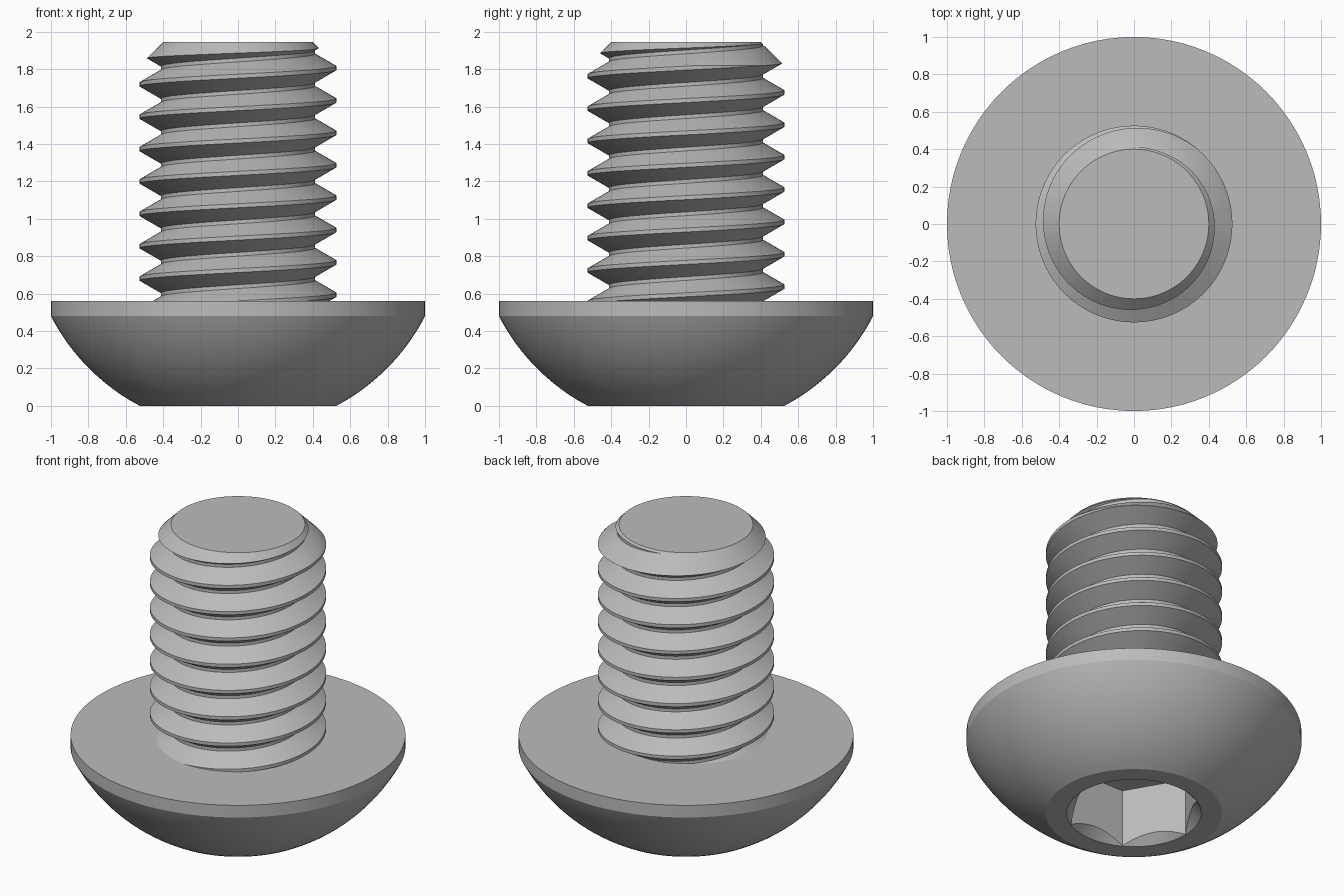
import bpy, bmesh, math

default = bpy.data.objects.get("Cube")
if default:
    bpy.data.objects.remove(default, do_unlink=True)

SIDES = 96
HEAD_TOP, TIP = 0.56, 1.945
PITCH, CREST_R, ROOT_R = 0.1731, 0.526, 0.412
CREST_Z = 1.806                       # crest height on the +x side
CREST_HALF = PITCH / 16               # half width of the crest flat
ROOT_START = CREST_HALF + (CREST_R - ROOT_R) * math.tan(math.radians(30))

steel = bpy.data.materials.new("grey_steel")
steel.use_nodes = True
GREY = (0.5, 0.5, 0.5, 1)
steel.diffuse_color = GREY
steel.node_tree.nodes["Principled BSDF"].inputs["Base Color"].default_value = GREY


def make_object(name, bm):
    bmesh.ops.recalc_face_normals(bm, faces=bm.faces[:])
    mesh = bpy.data.meshes.new(name)
    bm.to_mesh(mesh)
    bm.free()
    obj = bpy.data.objects.new(name, mesh)
    bpy.context.collection.objects.link(obj)
    mesh.materials.append(steel)
    return obj


def lathe(name, profile, sides=SIDES):
    """Closed solid of revolution from (radius, z) points, capped at both ends."""
    bm = bmesh.new()
    rings = []
    for r, z in profile:
        angles = [math.tau * i / sides for i in range(sides)]
        rings.append([bm.verts.new((r * math.cos(a), r * math.sin(a), z)) for a in angles])
    for low, high in zip(rings, rings[1:]):
        for i in range(sides):
            k = (i + 1) % sides
            bm.faces.new((low[i], low[k], high[k], high[i]))
    bm.faces.new(rings[0])
    bm.faces.new(rings[-1])
    return make_object(name, bm)


def cut(target, tool, operation):
    mod = target.modifiers.new("cut", 'BOOLEAN')
    mod.operation, mod.solver, mod.object = operation, 'EXACT', tool
    bpy.context.view_layer.objects.active = target
    bpy.ops.object.modifier_apply(modifier=mod.name)
    bpy.data.objects.remove(tool, do_unlink=True)


def smooth(obj):
    bpy.ops.object.select_all(action='DESELECT')
    obj.select_set(True)
    bpy.context.view_layer.objects.active = obj
    bpy.ops.object.shade_smooth_by_angle(angle=math.radians(25))


def thread_radius(z, turn):
    """Thread section: crest flat, straight flank, narrow root flat."""
    d = (z - CREST_Z - PITCH * turn) / PITCH
    d = abs(d - round(d)) * PITCH
    t = min(max((d - CREST_HALF) / (ROOT_START - CREST_HALF), 0), 1)
    return CREST_R + (ROOT_R - CREST_R) * t


# Domed head: flat face below, spherical flank, short straight rim
DOME_Z, DOME_R = 0.995, 1.125
profile = []
for i in range(19):
    z = 0.48 * i / 18
    profile.append((min(1, math.sqrt(DOME_R ** 2 - (z - DOME_Z) ** 2)), z))
profile[-1] = (1, 0.48)
head = lathe("head", profile + [(1, HEAD_TOP)])

# Hexagonal socket with a conical lead-in
cut(head, lathe("socket_cutter", [(0.4, -0.1), (0.4, 0.38)], 6), 'DIFFERENCE')
cut(head, lathe("lead_in_cutter", [(0.442, -0.04), (0.202, 0.2)]), 'DIFFERENCE')
smooth(head)

# Threaded shank: helical rows following the edges of crest and root
bm = bmesh.new()
offsets = [-CREST_HALF, CREST_HALF, ROOT_START, PITCH - ROOT_START]
columns = []
for n in range(SIDES):
    turn = n / SIDES
    a = math.tau * turn
    column = []
    for t in range(-9, 3):
        for off in offsets:
            z = min(max(CREST_Z + PITCH * (turn + t) + off, 0.45), 2.05)
            r = thread_radius(z, turn)
            column.append(bm.verts.new((r * math.cos(a), r * math.sin(a), z)))
    columns.append(column)
rows = len(columns[0])
for n in range(SIDES):
    last = n == SIDES - 1
    shift = len(offsets) if last else 0
    here, there = columns[n], columns[(n + 1) % SIDES]
    for j in range(rows - 1 - shift):
        bm.faces.new((here[j], there[j + shift], there[j + 1 + shift], here[j + 1]))
    if last:
        for j in range(rows - 1 - shift, rows - 1):
            bm.faces.new((here[j], there[-1], here[j + 1]))
bmesh.ops.remove_doubles(bm, verts=bm.verts[:], dist=1e-5)
loose = [v for v in bm.verts if not v.link_faces]
bmesh.ops.delete(bm, geom=loose, context='VERTS')
rim = [e for e in bm.edges if e.is_boundary]
bmesh.ops.holes_fill(bm, edges=rim, sides=0)
shank = make_object("threaded_shank", bm)

# Trim the shank to length with a chamfered tip
envelope = lathe("tip_envelope", [(0.6, HEAD_TOP - 0.01), (0.6, TIP - 0.2), (0.4, TIP)])
cut(shank, envelope, 'INTERSECT')
smooth(shank)
